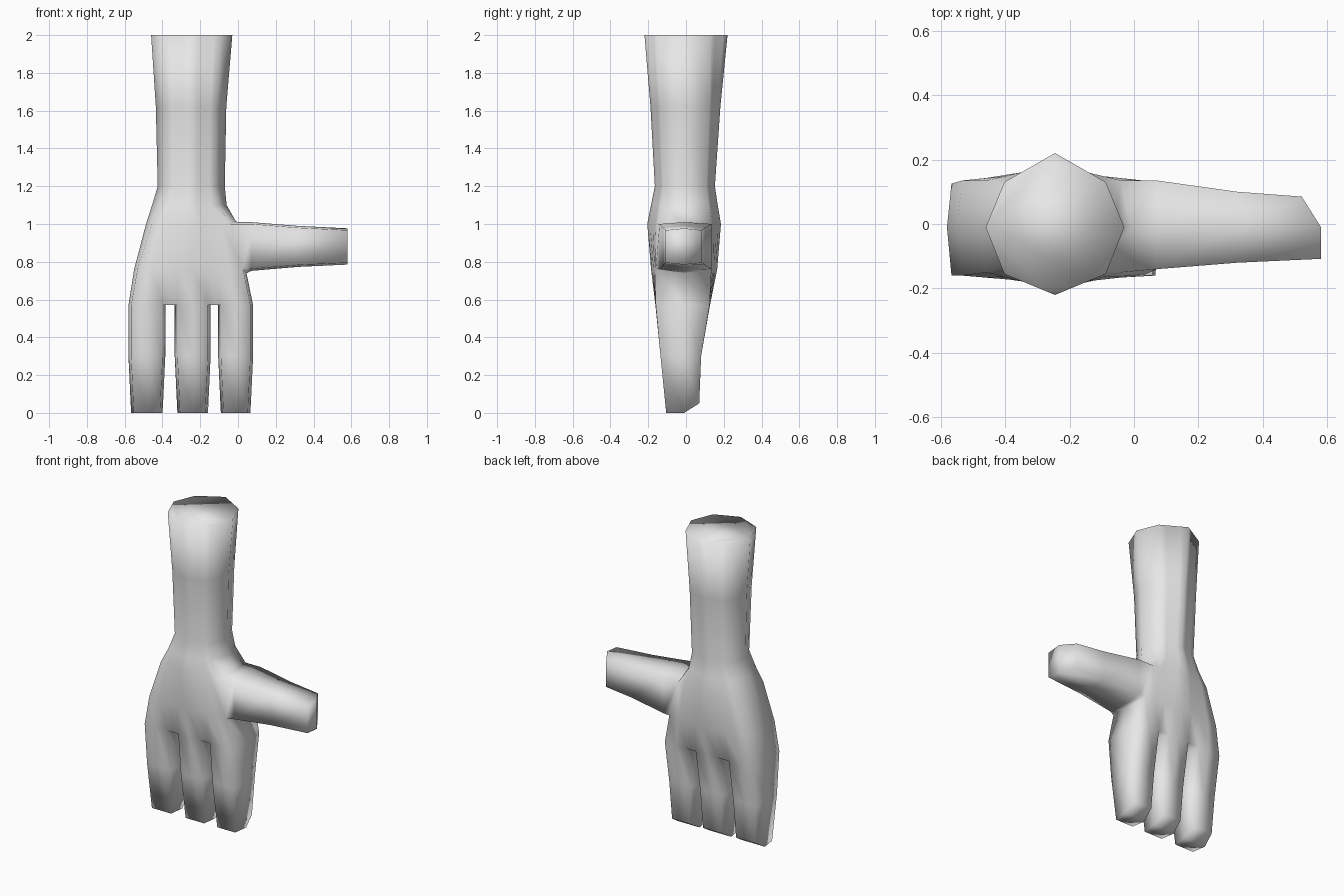
import bpy
import bmesh

if "Cube" in bpy.data.objects:
    bpy.data.objects.remove(bpy.data.objects["Cube"], do_unlink=True)

bm = bmesh.new()
INSET = 0.014
MID_Y = -0.01
FINGERS = [(-0.58, -0.385), (-0.335, -0.145), (-0.105, 0.08)]


def vert(x, y, z):
    return bm.verts.new((x, y, z))


def bridge(a, b, skip=()):
    n = len(a)
    for i in range(n):
        if i not in skip:
            j = (i + 1) % n
            bm.faces.new((a[i], a[j], b[j], b[i]))


def finger_xs(left, right):
    l, r = left + INSET, right - INSET
    return [l, (l + r) / 2, r]


KNUCKLES = [x for span in FINGERS for x in finger_xs(*span)]


def ring(z, left, right, inset, corner_y, centre_y, spread, mid_z=0.0):
    """Closed loop of the arm or palm: front row, right, back row, left."""
    l, r = left + inset, right - inset
    rows = []
    for side in (0, 1):
        row = []
        for i, knuckle in enumerate(KNUCKLES):
            u = i / 8
            frac = (knuckle - KNUCKLES[0]) / (KNUCKLES[-1] - KNUCKLES[0])
            x = l + (r - l) * (u + (frac - u) * spread)
            rise = 1 - abs(2 * u - 1)
            y = corner_y[side] + (centre_y[side] - corner_y[side]) * rise
            row.append(vert(x, y, z))
        rows.append(row)
    front, back = rows
    return (front + [vert(right, MID_Y, z + mid_z)]
            + back[::-1] + [vert(left, MID_Y, z)])


# Forearm, wrist and palm, from the top down
rings = [
    ring(2.00, -0.46, -0.03, 0.058, (-0.155, 0.13), (-0.22, 0.22), 0),
    ring(1.62, -0.435, -0.062, 0.052, (-0.135, 0.125), (-0.188, 0.182), 0),
    ring(1.20, -0.425, -0.07, 0.05, (-0.12, 0.11), (-0.165, 0.153), 0.1),
    ring(1.10, -0.455, -0.06, 0.045, (-0.135, 0.12), (-0.185, 0.168), 0.2),
    ring(1.00, -0.487, -0.01, 0.03, (-0.15, 0.135), (-0.205, 0.185), 0.4, 0.012),
    ring(0.76, -0.55, 0.045, 0.018, (-0.16, 0.135), (-0.185, 0.165), 0.8, -0.02),
    ring(0.57, -0.58, 0.08, INSET, (-0.16, 0.125), (-0.162, 0.127), 1),
]
bm.faces.new(rings[0])
THUMB_TOP, THUMB_LOW = rings[4], rings[5]
for upper, lower in zip(rings, rings[1:]):
    bridge(upper, lower, skip=(8, 9) if upper is THUMB_TOP else ())

# Webs between the fingers
base = rings[-1]
front, back = base[:9], base[10:19][::-1]
mids = [(base[19], None), (None, None), (None, base[9])]
web = []
for k in (0, 1):
    a = vert(FINGERS[k][1], MID_Y, 0.57)
    b = vert(FINGERS[k + 1][0], MID_Y, 0.57)
    web.append((a, b))
    i = 3 * k + 2
    bm.faces.new((front[i], front[i + 1], b, a))
    bm.faces.new((a, b, back[i + 1], back[i]))
mids = [(base[19], web[0][0]), (web[0][1], web[1][0]), (web[1][1], base[9])]


def finger_loop(left, right, z, y_front, y_back, back_z):
    xs = finger_xs(left, right)
    return ([vert(x, y_front, z) for x in xs] + [vert(right, MID_Y, z)]
            + [vert(x, y_back, back_z) for x in reversed(xs)]
            + [vert(left, MID_Y, z)])


# Three fingers with sloping tips
for k, (left, right) in enumerate(FINGERS):
    s = slice(3 * k, 3 * k + 3)
    root = front[s] + [mids[k][1]] + back[s][::-1] + [mids[k][0]]
    joint = finger_loop(left, right, 0.30, -0.135, 0.08, 0.30)
    tip = finger_loop(left + 0.014, right - 0.014, 0.0, -0.105, 0.07, 0.05)
    bridge(root, joint)
    bridge(joint, tip)
    bm.faces.new((tip[0], tip[1], tip[2], tip[3], tip[7]))
    bm.faces.new((tip[3], tip[4], tip[5], tip[6], tip[7]))


# Thumb, pointing sideways from the palm
def thumb_loop(x, back_x, y_front, y_back, low, high):
    c = 0.01
    return [vert(x, y_front, high - c), vert(x, MID_Y, high),
            vert(back_x, y_back, high - c), vert(back_x, y_back, low + c),
            vert(x, MID_Y, low), vert(x, y_front, low + c)]


loops = [
    THUMB_TOP[8:11] + THUMB_LOW[8:11][::-1],
    thumb_loop(0.07, 0.07, -0.14, 0.135, 0.752, 1.01),
    thumb_loop(0.32, 0.32, -0.12, 0.10, 0.773, 0.99),
    thumb_loop(0.58, 0.52, -0.108, 0.085, 0.785, 0.977),
]
for a, b in zip(loops, loops[1:]):
    bridge(a, b)
tip = loops[-1]
bm.faces.new((tip[0], tip[1], tip[4], tip[5]))
bm.faces.new((tip[1], tip[2], tip[3], tip[4]))

# Finish the mesh, smooth all over
bmesh.ops.recalc_face_normals(bm, faces=bm.faces)
for face in bm.faces:
    face.smooth = True
mesh = bpy.data.meshes.new("hand_and_forearm")
bm.to_mesh(mesh)
bm.free()
hand = bpy.data.objects.new("hand_and_forearm", mesh)
bpy.context.collection.objects.link(hand)

# Plain light grey
colour = (0.8, 0.8, 0.8, 1)
grey = bpy.data.materials.new("light_grey")
grey.use_nodes = True
grey.diffuse_color = colour
for node in grey.node_tree.nodes:
    if node.type == "BSDF_PRINCIPLED":
        node.inputs["Base Color"].default_value = colour
mesh.materials.append(grey)
